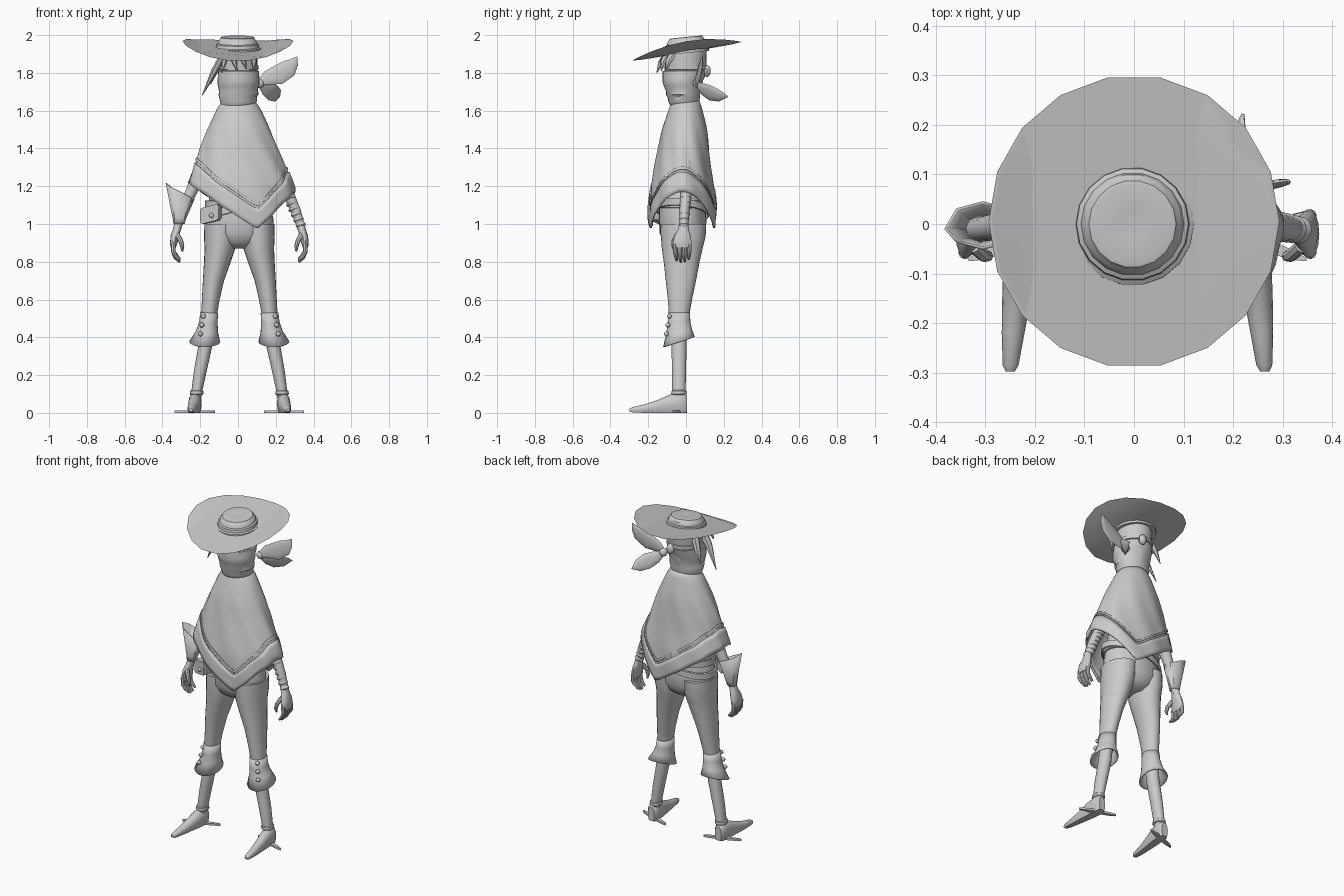
import bpy, bmesh
from math import sin, cos, pi, radians
from mathutils import Vector

MID = 0.007


def loft(name, rings, caps=True, thick=0, pole=False):
    """Skin a list of equally long point rings."""
    bm = bmesh.new()
    vr = [[bm.verts.new(p) for p in r] for r in rings]
    n = len(vr[0])
    for a, b in zip(vr, vr[1:]):
        for i in range(n):
            bm.faces.new((a[i], a[(i + 1) % n], b[(i + 1) % n], b[i]))
    if caps:
        bm.faces.new(vr[0])
        bm.faces.new(vr[-1])
    bmesh.ops.recalc_face_normals(bm, faces=bm.faces)
    me = bpy.data.meshes.new(name)
    bm.to_mesh(me)
    bm.free()
    ob = bpy.data.objects.new(name, me)
    bpy.context.collection.objects.link(ob)
    if thick:
        m = ob.modifiers.new("thickness", 'SOLIDIFY')
        m.thickness = thick
        m.offset = 0
    return ob


def oval(z, cx, rx, cy, ry, n=20, sx=0.0, sy=0.0):
    """Horizontal oval ring, tilted by slopes sx and sy."""
    return [(cx + rx * cos(2 * pi * i / n), cy + ry * sin(2 * pi * i / n),
             z + sx * rx * cos(2 * pi * i / n) + sy * ry * sin(2 * pi * i / n)) for i in range(n)]


def tube(name, pts, wide=None, th=None, n=10):
    """Tube along (x, y, z, r); with wide/th it becomes a flat leaf."""
    P = [Vector(p[:3]) for p in pts]
    rings = []
    for i, p in enumerate(P):
        t = (P[min(i + 1, len(P) - 1)] - P[max(i - 1, 0)]).normalized()
        u = Vector(wide) if wide else Vector((0, 1, 0))
        u = (u - t * u.dot(t)).normalized()
        v = t.cross(u)
        r = pts[i][3]
        h = min(r, th) if th else r
        rings.append([p + u * r * cos(2 * pi * k / n) + v * h * sin(2 * pi * k / n) for k in range(n)])
    return loft(name, rings)


def ball(name, p, r, scale=(1, 1, 1)):
    rows = [-.98, -.7, -.3, .3, .7, .98]
    return loft(name, [oval(p[2] + r * k * scale[2], p[0], r * scale[0] * (1 - k * k) ** .5,
                            p[1], r * scale[1] * (1 - k * k) ** .5, 10) for k in rows])


# Hat: 18-sided brim, tilted and curled up at the sides, stepped crown
brim = []
for r in (.29, .24, .18, .12, .06):
    ring = oval(0, 0, r, .005, r * 1.015, 18)
    brim.append([(x, y, 1.912 + .17 * y + .65 * x * x) for x, y, z in ring])
loft("hat_brim", brim, thick=.007)
crown = [(.125, 1.905), (.124, 1.93), (.115, 1.935), (.113, 1.952), (.104, 1.956), (.1, 1.972),
         (.095, 1.976), (.088, 1.988), (.08, 1.99), (.03, 1.984)]
loft("hat_crown", [oval(z, -.003, r, 0, r, 18, 0, .1) for r, z in crown])

# Head and face scarf with soft folds
loft("head", [oval(z, .003, rx, cy, ry, 24) for z, rx, cy, ry in
              [(1.6, .06, 0, .06), (1.72, .09, -.01, .09), (1.82, .1, -.003, .11), (1.92, .1, 0, .11)]])
scarf = [(1.605, .065, -.005, .06), (1.625, .088, -.01, .073), (1.65, .098, -.012, .082),
         (1.665, .099, -.011, .084), (1.685, .106, -.015, .09), (1.705, .102, -.015, .091),
         (1.73, .109, -.018, .1), (1.755, .111, -.018, .106), (1.78, .11, -.012, .112),
         (1.81, .108, -.008, .116), (1.812, .098, -.005, .107)]
loft("face_scarf", [oval(z, .003, rx, cy, ry, 28, .12 if 0 < i < 8 and i % 2 else 0)
                    for i, (z, rx, cy, ry) in enumerate(scarf)])
loft("head_band", [oval(z, .003, rx, 0, ry, 24) for z, rx, ry in
                   [(1.815, .1, .108), (1.818, .106, .114), (1.838, .106, .114), (1.84, .1, .108)]])
ball("scarf_knot", (.115, .06, 1.745), .025)
ball("band_knot", (.03, .112, 1.81), .025, (1, .8, 1.3))
tube("scarf_tail_upper", [(.11, .05, 1.745, .012), (.155, .06, 1.772, .038), (.215, .068, 1.79, .052),
                          (.27, .077, 1.825, .047), (.295, .083, 1.855, .027), (.312, .087, 1.885, .003)],
     (-.5, 0, 1), .008)
tube("scarf_tail_lower", [(.115, .055, 1.74, .012), (.15, .085, 1.715, .036), (.185, .125, 1.695, .046),
                          (.21, .175, 1.68, .035), (.22, .222, 1.675, .003)], (.5, 0, 1), .008)

# Hair spikes
spikes = [((-.075, -.05, 1.9), (-.125, -.05, 1.81), (-.19, -.03, 1.68), .027),
          ((-.085, .03, 1.89), (-.115, .05, 1.82), (-.145, .06, 1.74), .025),
          ((-.06, -.1, 1.9), (-.075, -.135, 1.85), (-.085, -.155, 1.8), .02),
          ((-.02, -.1, 1.9), (-.02, -.125, 1.86), (-.005, -.13, 1.81), .022),
          ((.03, -.1, 1.9), (.03, -.122, 1.86), (.045, -.125, 1.82), .02),
          ((.075, -.07, 1.9), (.085, -.095, 1.86), (.085, -.105, 1.81), .022)]
for i, (a, b, c, r) in enumerate(spikes):
    tube(f"hair_spike_{i}", [(*a, r), (*b, r * .8), (*c, .002)], (.4, .8, 0), r * .6, 6)

# Poncho: draped oval cloth with pointed front and back hems
SHAPE = [(1.66, .003, .072, 0, .065), (1.62, .004, .108, -.002, .082), (1.5, .005, .163, -.008, .117),
         (1.4, .005, .203, -.012, .132), (1.3, .01, .238, -.018, .147), (1.2, .014, .276, -.02, .163),
         (1.1, .01, .285, -.02, .172), (.9, .01, .285, -.022, .17)]


def cloth(z, a, out=0.0):
    for p, q in zip(SHAPE, SHAPE[1:]):
        if z >= q[0]:
            f = (p[0] - z) / (p[0] - q[0])
            _, cx, rx, cy, ry = [u + (v - u) * f for u, v in zip(p, q)]
            break
    fold = 1 + .018 * sin(9 * a + 16 * z) * max(0, min(1, (1.62 - z) * 5))
    return (cx + (rx * fold + out) * cos(a), cy + (ry * fold + out) * sin(a), z)


def hem(a):
    x = .28 * cos(a)
    return 1.22 + (x + .28) * (.972 - 1.22) / .37 if x < .09 else .972 + (x - .09) * (1.17 - .972) / .19


N = 72
ANG = [2 * pi * i / N for i in range(N)]
loft("poncho", [[cloth(1.66 + (hem(a) + .015 - 1.66) * t / 16, a) for a in ANG] for t in range(17)],
     caps=False, thick=.006)
for nm, lo, hi, out in (("poncho_border", 0, .105, .006), ("poncho_stripe", .118, .132, .005)):
    loft(nm, [[cloth(hem(a) + lo + (hi - lo) * t / 4, a, out) for a in ANG] for t in range(5)],
         caps=False, thick=.008)

# Torso and hips, with slung belts and pouch
loft("torso", [oval(*r, 28) for r in [(.87, MID, .06, -.015, .06), (.9, MID, .135, -.017, .1),
               (.95, MID, .178, -.017, .122), (1.02, MID, .182, -.018, .126), (1.1, MID, .165, -.02, .122),
               (1.3, MID, .14, -.01, .1), (1.52, MID, .1, 0, .07)]])
for nm, z, sx, sy, g in (("waist_belt", 1.105, 0, 0, -.005), ("slung_belt", 1.075, .22, -.1, .006)):
    loft(nm, [oval(z + dz, MID, .178 + g + o, -.018, .126 + g + o, 32, sx, sy)
              for dz, o in ((-.02, 0), (-.018, .008), (.018, .008), (.02, 0))], caps=False)
pouch = loft("belt_pouch", [[(-.145 + .3 * y + w * x, -.15 + .5 * (-.145 + w * x + .14) * -1 + y, z + .25 * w * x)
                             for x, y in ((-1, .03), (-1, -.022), (1, -.022), (1, .03))]
                            for z, w in ((1.01, .04), (1.02, .048), (1.075, .05), (1.095, .044))])
ball("pouch_button", (-.14, -.176, 1.045), .013)

for s, side in ((-1, "left"), (1, "right")):
    X = lambda x: MID + s * x
    # Trouser leg, flared cuff with buttons
    loft(f"trouser_leg_{side}", [oval(z, X(cx), rx, cy, ry, 24) for z, cx, rx, cy, ry in
         [(1.0, .095, .09, -.015, .121), (.93, .1, .087, -.015, .118), (.87, .103, .081, -.02, .108),
          (.8, .116, .071, -.023, .095), (.7, .137, .056, -.027, .08), (.6, .151, .047, -.032, .064),
          (.5, .163, .041, -.037, .052), (.44, .168, .04, -.037, .045)]])
    flare = [oval(z, X(cx), rx, -.037, ry, 24, 0, k) for z, cx, rx, ry, k in
             [(.53, .16, .043, .054, 0), (.48, .164, .045, .056, .1), (.43, .172, .055, .064, .2),
              (.375, .183, .078, .08, .33)]]
    loft(f"trouser_cuff_{side}", flare, caps=False, thick=.008)
    for i in range(3):
        ball(f"cuff_button_{side}_{i}", (X(.19 + .008 * i), -.088 - .008 * i, .512 - .047 * i), .013)
    # Shin, ankle band and pointed shoe
    loft(f"shin_{side}", [oval(z, X(cx), rx, cy, ry, 18) for z, cx, rx, cy, ry in
         [(.46, .167, .036, -.037, .04), (.35, .181, .037, -.037, .04), (.22, .207, .034, -.037, .038),
          (.12, .224, .029, -.038, .036), (.06, .232, .028, -.036, .034)]])
    loft(f"ankle_band_{side}", [oval(z, X(.226), r, -.038, r + .005, 18) for z, r in
         [(.095, .031), (.1, .036), (.115, .035), (.12, .029)]])
    shoe = []
    for y, cx, w, z0, z1 in [(-.298, .257, .009, .008, .022), (-.285, .256, .016, .003, .03), (-.22, .251, .023, 0, .045),
                             (-.15, .244, .029, 0, .068), (-.09, .237, .034, 0, .095), (-.04, .234, .035, 0, .108),
                             (-.01, .233, .032, 0, .105), (.004, .233, .022, .003, .09)]:
        pts = []
        for k in range(16):
            c, q = cos(2 * pi * k / 16), sin(2 * pi * k / 16)
            pts.append((X(cx + w * c), y, max(z0, (z0 + z1) / 2 + (z1 - z0) * (.5 if q > 0 else .75) * q)))
        shoe.append(pts)
    loft(f"shoe_{side}", shoe)
    loft(f"shoe_sole_{side}", [[(X(cx + w * cos(2 * pi * k / 20) - .1 * y), y0 + l * y, z)
                                for k in range(20) for y in (sin(2 * pi * k / 20),)]
                               for z in (0, .012) for cx, y0, w, l in ((.236, -.035, .037, .04),)])
    # Arm and hand with curled fingers
    tube(f"arm_{side}", [(X(.1), 0, 1.52, .04), (X(.2), 0, 1.3, .038), (X(.255), 0, 1.17, .031),
                         (X(.3), -.008, 1.07, .026), (X(.328), -.012, .98, .022)], n=14)
    loft(f"palm_{side}", [oval(z, X(cx), rx, cy, ry, 14) for z, cx, rx, cy, ry in
         [(1.0, .324, .021, -.012, .024), (.97, .331, .022, -.014, .03), (.935, .342, .022, -.018, .045),
          (.9, .347, .02, -.02, .051), (.875, .35, .014, -.02, .046)]])
    for i in range(4):
        y, d = -.058 + .025 * i, (.008, 0, .002, .015)[i]
        tube(f"finger_{side}_{i}", [(X(.349), y, .895, .013), (X(.35), y, .855, .012),
                                    (X(.337), y * .9, .822 + d, .011), (X(.314), y * .85, .798 + d, .006)], n=8)
    tube(f"thumb_{side}", [(X(.33), -.045, .945, .014), (X(.31), -.064, .91, .013),
                           (X(.302), -.065, .88, .011), (X(.302), -.058, .855, .005)], n=8)

# Wrapped forearm on one side, wide pointed gauntlet on the other
for i in range(7):
    t = i / 6
    c = (.262 + .07 * t, -.012 * t, 1.165 - .17 * t)
    tube(f"arm_wrap_{i}", [(c[0] - .004, c[1], c[2] + .013, .025 - .004 * t), (c[0], c[1], c[2], .034 - .006 * t),
                           (c[0] + .004, c[1], c[2] - .013, .025 - .004 * t)], n=12)
cuff = [oval(1.0, -.312, .026, -.012, .027, 8), oval(1.03, -.31, .033, -.01, .03, 8),
        oval(1.17, -.305, .073, -.003, .046, 8, -.5, 0)]
cuff[2][4] = (-.38, -.01, 1.217)
loft("gauntlet", cuff, caps=False, thick=.006)

# Smooth shading with sharp edges kept
bpy.ops.object.select_all(action='SELECT')
bpy.context.view_layer.objects.active = bpy.data.objects["poncho"]
bpy.ops.object.shade_smooth_by_angle(angle=radians(40))
